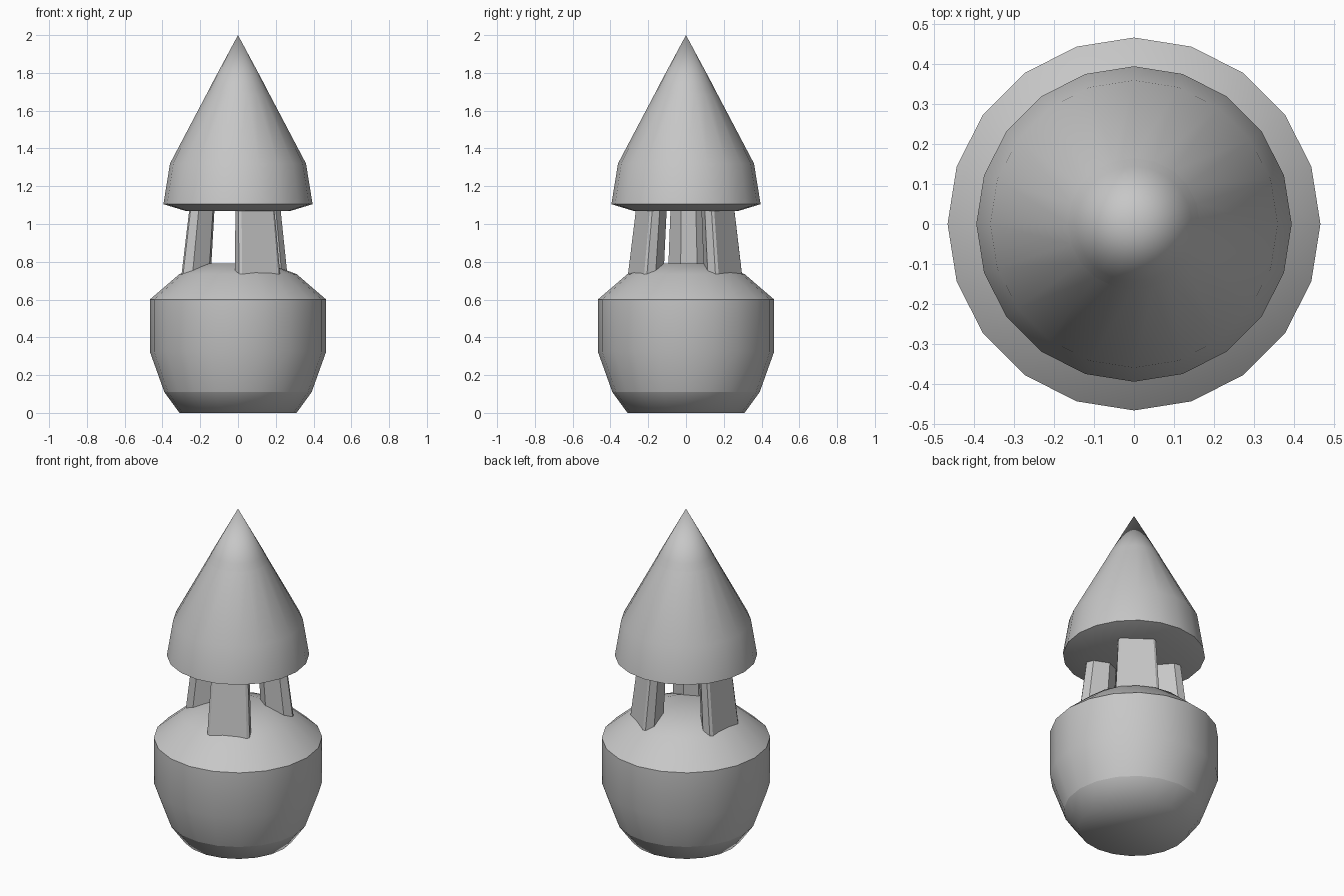
import bpy, bmesh, math
from mathutils import Matrix

cube = bpy.data.objects.get("Cube")
if cube:
    bpy.data.objects.remove(cube, do_unlink=True)

SIDES = 20

# Single plain grey material
grey = bpy.data.materials.new("plain_grey")
grey.use_nodes = True
colour = (0.57, 0.57, 0.57, 1)
grey.diffuse_color = colour
grey.node_tree.nodes["Principled BSDF"].inputs["Base Color"].default_value = colour


def finish(name, bm):
    bmesh.ops.recalc_face_normals(bm, faces=bm.faces)
    mesh = bpy.data.meshes.new(name)
    bm.to_mesh(mesh)
    bm.free()
    mesh.materials.append(grey)
    obj = bpy.data.objects.new(name, mesh)
    bpy.context.collection.objects.link(obj)
    return obj


def bridge(bm, lower, upper):
    n = len(lower)
    for i in range(n):
        j = (i + 1) % n
        bm.faces.new((lower[i], lower[j], upper[j], upper[i]))


def lathe(name, profile, crisp, tip=None):
    """Stack of rings; the rings whose index is in crisp get hard edges."""
    bm = bmesh.new()
    rings = []
    for r, z in profile:
        ring = bmesh.ops.create_circle(bm, segments=SIDES, radius=r,
                                       matrix=Matrix.Translation((0, 0, z)))["verts"]
        rings.append(ring)
    for lower, upper in zip(rings, rings[1:]):
        bridge(bm, lower, upper)
    bm.faces.new(rings[0])
    if tip is None:
        bm.faces.new(rings[-1])
    else:
        apex = bm.verts.new((0, 0, tip))
        for i in range(SIDES):
            bm.faces.new((rings[-1][i], rings[-1][(i + 1) % SIDES], apex))
    for f in bm.faces:
        f.smooth = True
    for k in crisp:
        ring = rings[k]
        for i in range(SIDES):
            bm.edges.get((ring[i], ring[(i + 1) % SIDES])).smooth = False
    return finish(name, bm)


# Rounded lower body with a sloping shoulder
lathe("lower_body",
      [(0.31, 0), (0.39, 0.11), (0.467, 0.325), (0.467, 0.60),
       (0.31, 0.735), (0.16, 0.79)], crisp=(1, 3))

# Pointed roof with a shallow underside
lathe("pointed_roof",
      [(0.28, 1.07), (0.395, 1.105), (0.36, 1.32), (0.165, 1.69), (0.145, 1.73)],
      crisp=(1, 3), tip=2.0)

# Three pillars, chamfered in section and tapering towards the axis
half = [(0.29, 0.105), (0.28, 0.12), (0.23, 0.12), (0.15, 0.045)]
section = half + [(u, -v) for u, v in reversed(half)]
for name, angle in (("back_pillar", 54), ("side_pillar", 174), ("front_pillar", 294)):
    bm = bmesh.new()
    rings = [[bm.verts.new((u * s, v * s, z)) for u, v in section]
             for z, s in ((0.73, 1.0), (1.08, 0.86))]
    bridge(bm, *rings)
    for ring in rings:
        bm.faces.new(ring)
    bm.transform(Matrix.Rotation(math.radians(angle), 4, 'Z'))
    for f in bm.faces:
        f.smooth = False
    finish(name, bm)
